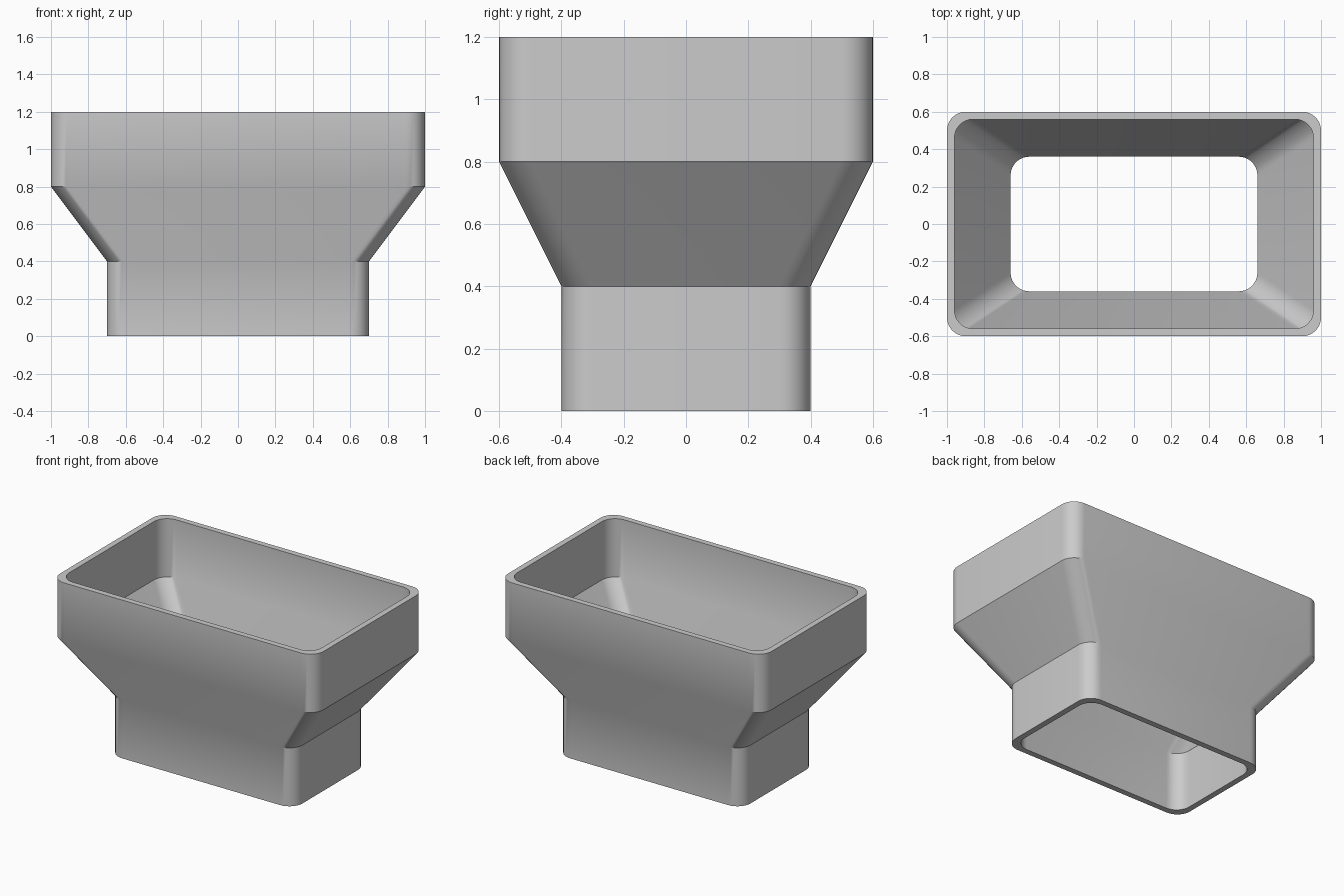
import bpy
import bmesh
import math

cube = bpy.data.objects.get("Cube")
if cube:
    bpy.data.objects.remove(cube, do_unlink=True)

WALL = 0.04
RADIUS = 0.1
SEGMENTS = 8

# Half width, half depth and height of each outer section, bottom to top
SECTIONS = [(0.7, 0.4, 0.0), (0.7, 0.4, 0.4), (1.0, 0.6, 0.8), (1.0, 0.6, 1.2)]


def rounded_ring(bm, half_x, half_y, z):
    """Add the vertices of a rounded rectangle."""
    ring = []
    for corner, (sx, sy) in enumerate([(1, 1), (-1, 1), (-1, -1), (1, -1)]):
        for i in range(SEGMENTS + 1):
            a = math.pi / 2 * (corner + i / SEGMENTS)
            x = sx * (half_x - RADIUS) + RADIUS * math.cos(a)
            y = sy * (half_y - RADIUS) + RADIUS * math.sin(a)
            ring.append(bm.verts.new((x, y, z)))
    return ring


# Hollow duct: up the outside, over the rim, down the inside, across the base
bm = bmesh.new()
rings = [rounded_ring(bm, x, y, z) for x, y, z in SECTIONS]
rings += [rounded_ring(bm, x - WALL, y - WALL, z) for x, y, z in reversed(SECTIONS)]
for lower, upper in zip(rings, rings[1:] + rings[:1]):
    count = len(lower)
    for i in range(count):
        j = (i + 1) % count
        bm.faces.new((lower[i], lower[j], upper[j], upper[i]))
bmesh.ops.recalc_face_normals(bm, faces=bm.faces)

mesh = bpy.data.meshes.new("duct_adapter")
bm.to_mesh(mesh)
bm.free()
duct = bpy.data.objects.new("duct_adapter", mesh)
bpy.context.collection.objects.link(duct)

# Plain grey plastic
grey = bpy.data.materials.new("light_grey")
grey.use_nodes = True
colour = (0.6, 0.6, 0.6, 1.0)
grey.diffuse_color = colour
grey.node_tree.nodes["Principled BSDF"].inputs["Base Color"].default_value = colour
mesh.materials.append(grey)

# Smooth rounded corners and shallow bends, keep steep bends sharp
bpy.ops.object.select_all(action="DESELECT")
duct.select_set(True)
bpy.context.view_layer.objects.active = duct
bpy.ops.object.shade_smooth_by_angle(angle=math.radians(30))
